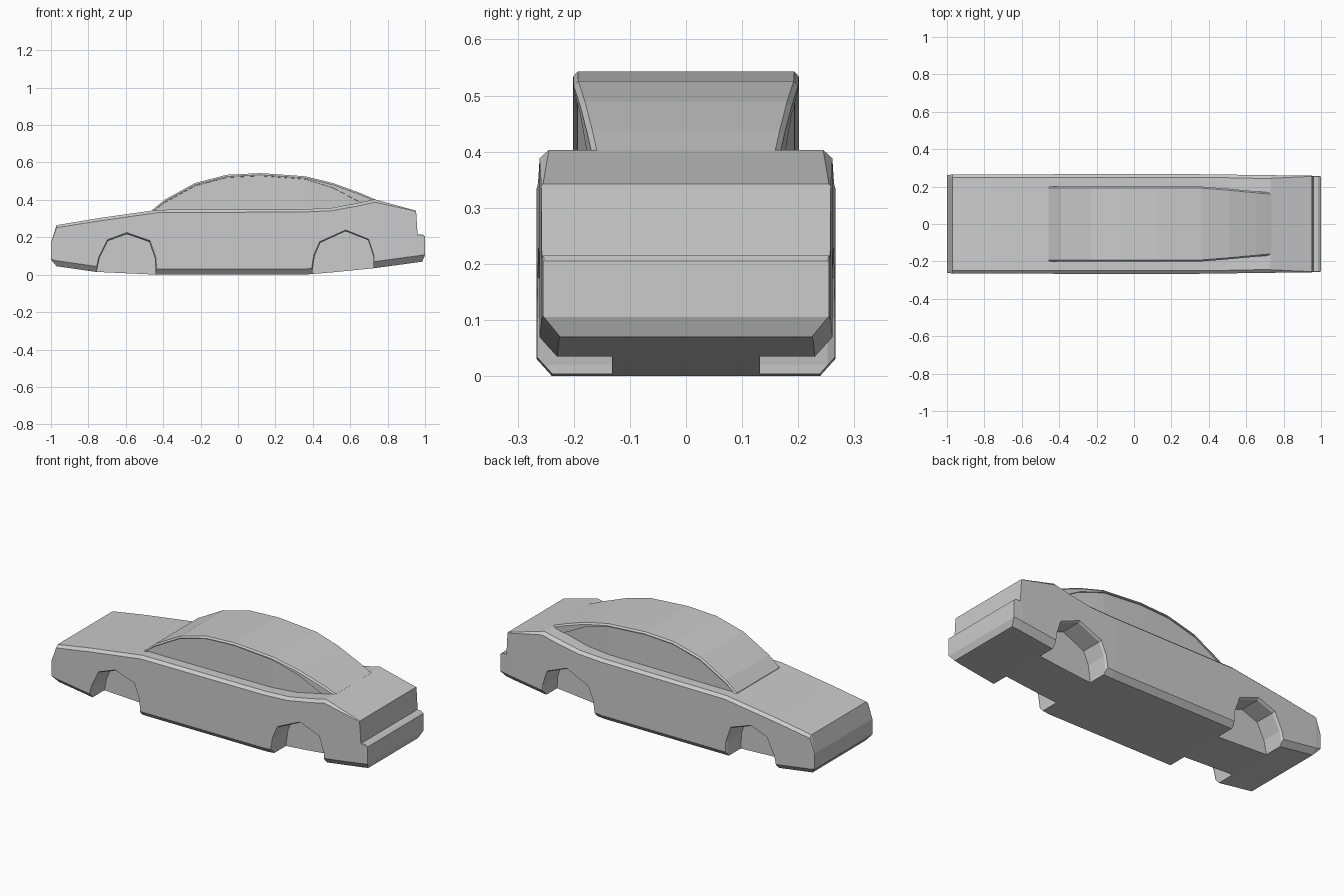
import bpy, bmesh


def loft(name, rings):
    """Skin a list of equal-length closed rings and cap both ends."""
    bm = bmesh.new()
    rows = [[bm.verts.new(p) for p in ring] for ring in rings]
    n = len(rings[0])
    for a, b in zip(rows, rows[1:]):
        for i in range(n):
            j = (i + 1) % n
            bm.faces.new((a[i], a[j], b[j], b[i]))
    bm.faces.new(rows[0])
    bm.faces.new(rows[-1][::-1])
    bmesh.ops.recalc_face_normals(bm, faces=bm.faces)
    mesh = bpy.data.meshes.new(name)
    bm.to_mesh(mesh)
    bm.free()
    ob = bpy.data.objects.new(name, mesh)
    bpy.context.collection.objects.link(ob)
    return ob


def section(x, half):
    """Mirror a bottom-to-top half outline (y, z) into a closed ring at x."""
    return [(x, y, z) for y, z in half] + [(x, -y, z) for y, z in reversed(half)]


# Lower body: x, bottom z, top z, half width, top chamfer, bottom chamfer
stations = [
    (-1.00, 0.080, 0.170, 0.262, 0.002, 0.002),
    (-0.97, 0.045, 0.265, 0.264, 0.014, 0.030),
    (-0.76, 0.015, 0.300, 0.265, 0.015, 0.030),
    (-0.43, 0.000, 0.347, 0.266, 0.015, 0.030),
    (0.35, 0.000, 0.350, 0.266, 0.015, 0.030),
    (0.50, 0.012, 0.357, 0.264, 0.015, 0.030),
    (0.65, 0.027, 0.385, 0.262, 0.016, 0.033),
    (0.73, 0.035, 0.403, 0.261, 0.015, 0.035),
    (0.952, 0.065, 0.342, 0.258, 0.003, 0.035),
    (0.960, 0.066, 0.215, 0.257, 0.002, 0.035),
    (0.985, 0.070, 0.215, 0.256, 0.002, 0.035),
    (1.00, 0.105, 0.205, 0.255, 0.002, 0.002),
]
body = loft("car_body", [
    section(x, [(w - cb * 0.9, zb), (w, zb + cb), (w, zt - ct), (w - ct * 1.1, zt)])
    for x, zb, zt, w, ct, cb in stations])

# Wheel wells with a slightly flared outer lip
arches = {
    "front": [(-0.76, -0.05), (-0.755, 0.02), (-0.74, 0.09), (-0.695, 0.18),
              (-0.595, 0.217), (-0.475, 0.175), (-0.445, 0.09), (-0.437, -0.05)],
    "rear": [(0.395, -0.05), (0.398, 0.02), (0.41, 0.10), (0.44, 0.17),
             (0.575, 0.232), (0.695, 0.185), (0.723, 0.10), (0.728, -0.05)],
}
for end, outline in arches.items():
    cx = (outline[0][0] + outline[-1][0]) / 2
    for side, s in (("right", -1), ("left", 1)):
        rings = [[(cx + (x - cx) * k, s * y, z * k) for x, z in outline]
                 for y, k in ((0.132, 1), (0.252, 1), (0.268, 1.045), (0.30, 1.045))]
        cutter = loft(f"{end}_{side}_wheel_well_cutter", rings)
        cutter.hide_render = True
        cutter.hide_set(True)
        mod = body.modifiers.new("wheel_well", "BOOLEAN")
        mod.operation = "DIFFERENCE"
        mod.solver = "EXACT"
        mod.object = cutter

# Bake the cuts and drop the cutters
deps = bpy.context.evaluated_depsgraph_get()
cut_mesh = bpy.data.meshes.new_from_object(body.evaluated_get(deps))
body.modifiers.clear()
body.data = cut_mesh
for ob in [o for o in bpy.data.objects if o.name.endswith("cutter")]:
    bpy.data.objects.remove(ob)

# Cabin: x, roof z, half width, rim depth above the recessed side windows
roof = [
    (-0.458, 0.346, 0.200, 0.010),
    (-0.39, 0.402, 0.201, 0.016),
    (-0.23, 0.490, 0.201, 0.016),
    (-0.06, 0.534, 0.201, 0.015),
    (0.12, 0.543, 0.201, 0.015),
    (0.36, 0.526, 0.200, 0.016),
    (0.51, 0.489, 0.188, 0.026),
    (0.65, 0.438, 0.175, 0.050),
    (0.735, 0.402, 0.167, 0.022),
]
loft("cabin", [
    section(x, [(w - 0.007, 0.33), (w - 0.007, z - rim), (w, z - rim + 0.001),
                (w, z - 0.009), (w - 0.008, z)])
    for x, z, w, rim in roof])
